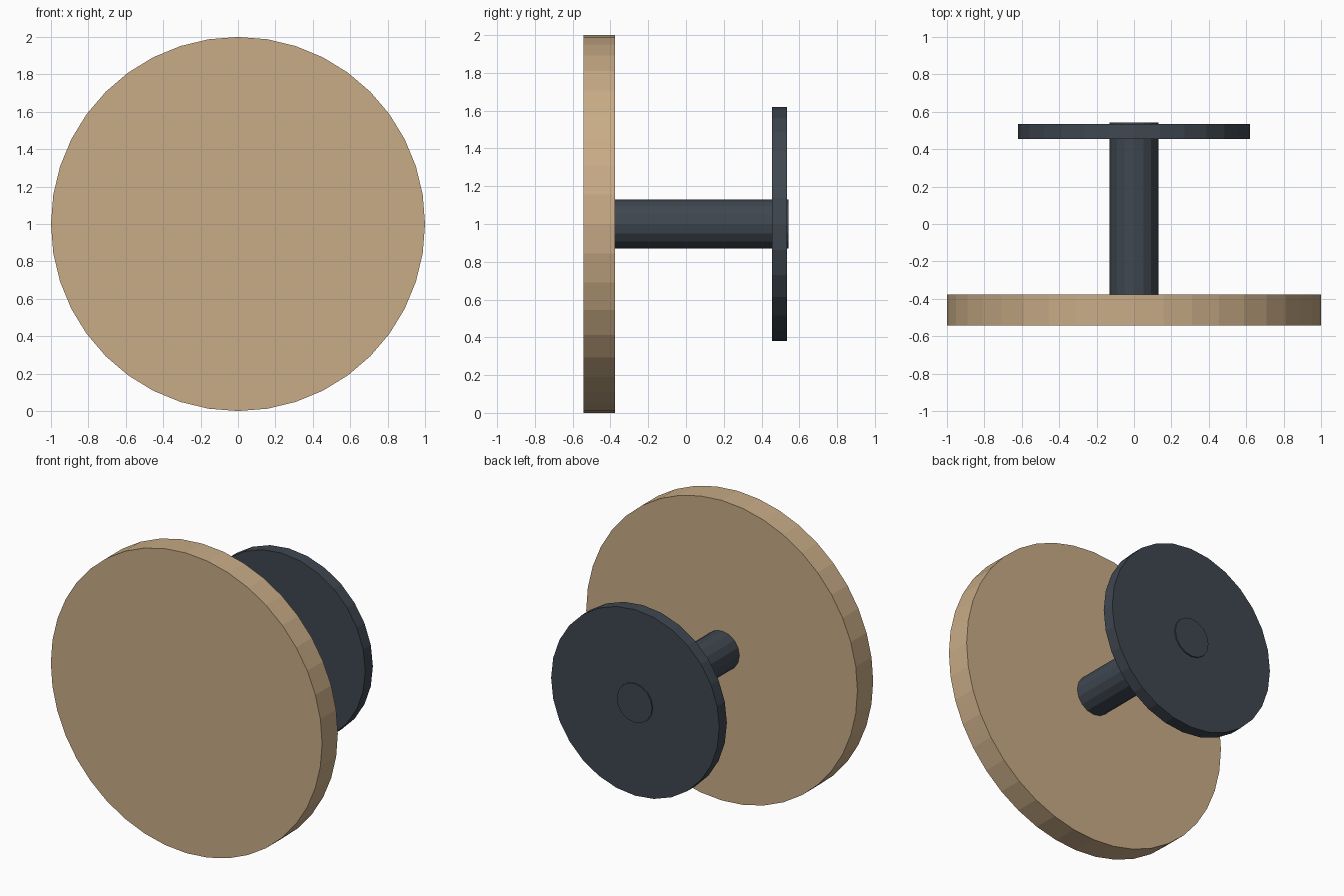
import bpy
from math import radians

if "Cube" in bpy.data.objects:
    bpy.data.objects.remove(bpy.data.objects["Cube"])


def material(name, color):
    mat = bpy.data.materials.new(name)
    mat.diffuse_color = (*color, 1)
    mat.use_nodes = True
    mat.node_tree.nodes["Principled BSDF"].inputs["Base Color"].default_value = mat.diffuse_color
    return mat


def disc(name, radius, y0, y1, sides, mat):
    """Flat-shaded cylinder lying along y, centred on z = 1."""
    bpy.ops.mesh.primitive_cylinder_add(
        vertices=sides, radius=radius, depth=y1 - y0,
        location=(0, (y0 + y1) / 2, 1), rotation=(radians(90), 0, 0))
    obj = bpy.context.object
    obj.name = name
    obj.data.materials.append(mat)
    return obj


wood = material("tan", (0.58, 0.41, 0.24))
metal = material("dark_slate", (0.05, 0.063, 0.08))

# Large front plate
disc("front_plate", 1.0, -0.543, -0.377, 40, wood)
# Smaller rear flange
disc("rear_flange", 0.62, 0.455, 0.535, 28, metal)
# Shaft joining both, its end just proud of the flange
disc("shaft", 0.13, -0.40, 0.543, 16, metal)
